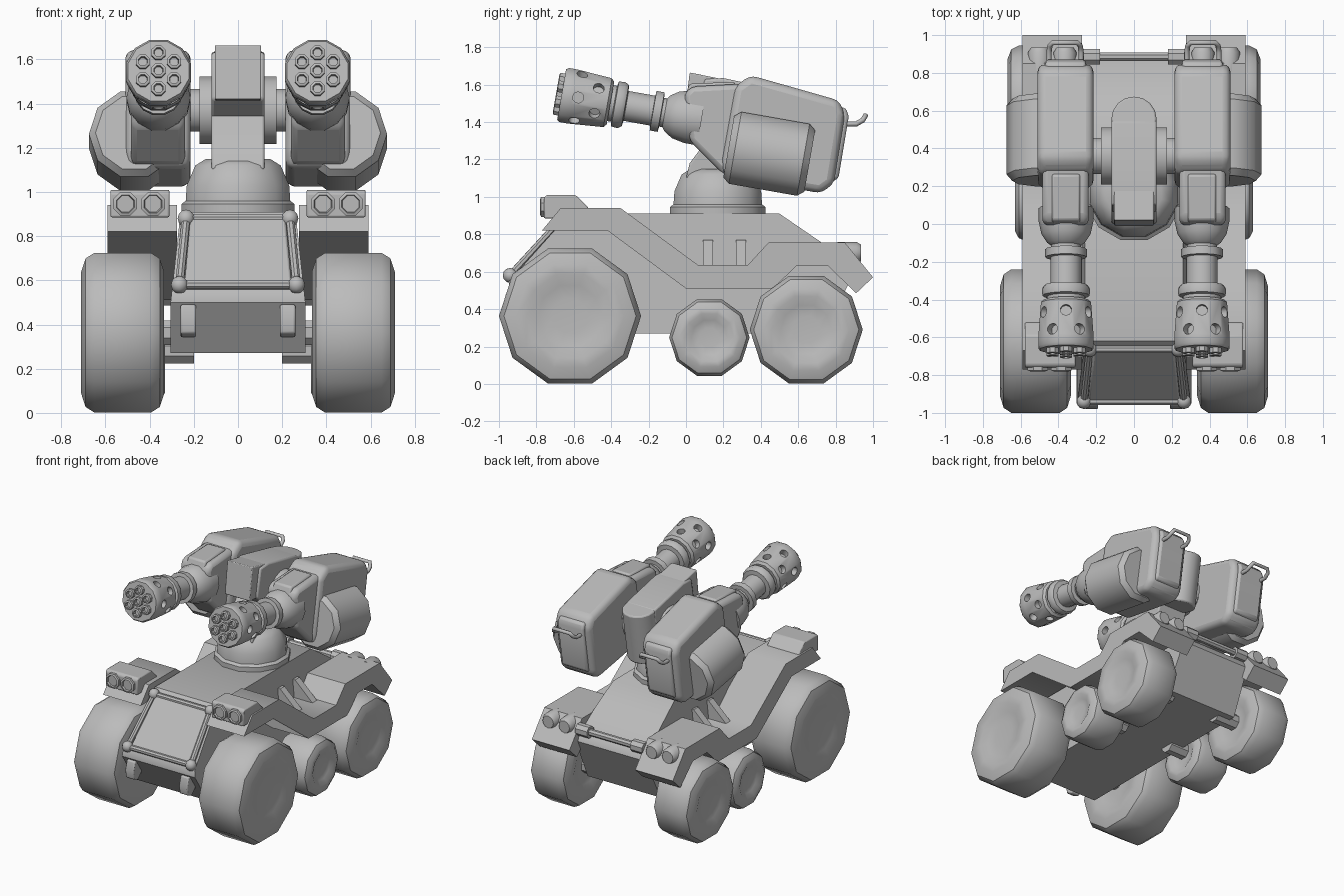
import bpy, bmesh
from math import pi, sin, cos, radians
from mathutils import Matrix, Vector

cube = bpy.data.objects.get("Cube")
if cube:
    bpy.data.objects.remove(cube)

grey = bpy.data.materials.new("plain_grey")
grey.use_nodes = True
COLOR = (0.5, 0.5, 0.5, 1)
grey.diffuse_color = COLOR
next(n for n in grey.node_tree.nodes if n.type == 'BSDF_PRINCIPLED').inputs["Base Color"].default_value = COLOR
parts = []


def finish(name, bm, bevel=0, segs=2):
    bmesh.ops.remove_doubles(bm, verts=bm.verts, dist=1e-5)
    bmesh.ops.recalc_face_normals(bm, faces=bm.faces)
    me = bpy.data.meshes.new(name)
    bm.to_mesh(me)
    bm.free()
    me.materials.append(grey)
    ob = bpy.data.objects.new(name, me)
    bpy.context.collection.objects.link(ob)
    if bevel:
        mod = ob.modifiers.new("bevel", 'BEVEL')
        mod.width, mod.segments, mod.limit_method = bevel, segs, 'ANGLE'
    parts.append(ob)
    return ob


def prism(name, pts, x0, x1, bevel=0, taper=None, segs=2):
    """Extrude a (y, z) outline from x0 to x1; taper(z) scales x."""
    bm = bmesh.new()
    rows = []
    for x in (x0, x1):
        rows.append([bm.verts.new((x * (taper(z) if taper else 1), y, z)) for y, z in pts])
        bm.faces.new(rows[-1])
    for i in range(len(pts)):
        j = (i + 1) % len(pts)
        bm.faces.new((rows[0][i], rows[0][j], rows[1][j], rows[1][i]))
    return finish(name, bm, bevel, segs)


def lathe_into(bm, prof, n, m, phase=0):
    """Spin a (radius, height) profile round local z, placed by matrix m."""
    rings = [[bm.verts.new(m @ Vector((r * cos(phase + 2 * pi * k / n), r * sin(phase + 2 * pi * k / n), h)))
              for k in range(n)] for r, h in prof]
    for a, b in zip(rings, rings[1:]):
        for k in range(n):
            j = (k + 1) % n
            bm.faces.new((a[k], a[j], b[j], b[k]))


def lathe(name, prof, n, m, phase=0, bevel=0):
    bm = bmesh.new()
    lathe_into(bm, [(0, prof[0][1])] + prof + [(0, prof[-1][1])], n, m, phase)
    return finish(name, bm, bevel)


def rod(name, a, b, r, n=8):
    a, b = Vector(a), Vector(b)
    m = Matrix.Translation(a) @ (b - a).to_track_quat('Z', 'Y').to_matrix().to_4x4()
    return lathe(name, [(r, 0), (r, (b - a).length)], n, m, pi / n)


def ball(name, c, r):
    bm = bmesh.new()
    bmesh.ops.create_uvsphere(bm, u_segments=10, v_segments=6, radius=r, matrix=Matrix.Translation(c))
    return finish(name, bm)


def tube(name, pts, r):
    cu = bpy.data.curves.new(name, 'CURVE')
    cu.dimensions, cu.bevel_depth, cu.bevel_resolution = '3D', r, 2
    sp = cu.splines.new('POLY')
    sp.points.add(len(pts) - 1)
    for p, co in zip(sp.points, pts):
        p.co = (*co, 1)
    cu.materials.append(grey)
    ob = bpy.data.objects.new(name, cu)
    bpy.context.collection.objects.link(ob)


def wheel(name, x, y, z, r, hw):
    half = [(0.25 * r, hw - 0.025), (0.45 * r, hw - 0.02), (0.62 * r, hw), (0.76 * r, hw),
            (0.93 * r, hw - 0.02), (r, hw - 0.06)]
    prof = half + [(a, -h) for a, h in reversed(half)]
    lathe(name, prof, 10, Matrix.Translation((x, y, z)) @ Matrix.Rotation(pi / 2, 4, 'Y'), pi / 2)


# hull
narrow = lambda z: 1 - max(0, z - 0.5) * 0.36
prism("hull", [(-0.95, 0.5), (-0.945, 0.55), (-0.65, 0.88), (-0.62, 0.91), (0.5, 0.91), (0.88, 0.65),
               (0.9, 0.6), (0.74, 0.27), (-0.8, 0.27)], -0.305, 0.305, 0, narrow)
prism("front_panel", [(-0.955, 0.57), (-0.67, 0.89), (-0.64, 0.87), (-0.92, 0.55)], -0.25, 0.25, 0.01, narrow)
corners = [(-0.265, -0.94, 0.58), (0.265, -0.94, 0.58), (0.235, -0.665, 0.88), (-0.235, -0.665, 0.88)]
for i, c in enumerate(corners):
    ball("panel_knob", c, 0.04)
    rod("panel_rail", c, corners[(i + 1) % 4], 0.02)
rod("rear_bar", (-0.2, 0.885, 0.69), (0.2, 0.885, 0.69), 0.025)

# turret base, neck and head
lathe("turret_base", [(0.265, 0.9), (0.265, 0.945), (0.245, 0.96), (0.24, 1.03), (0.2, 1.12), (0.15, 1.15)],
      12, Matrix.Translation((0, 0.17, 0)), pi / 12)
prism("turret_neck", [(0, 1.1), (0.02, 1.18), (0.08, 1.26), (0.2, 1.4), (0.5, 1.36), (0.4, 1.1)], -0.12, 0.12, 0.01)
rod("pivot_drum", (-0.175, 0.36, 1.37), (0.175, 0.36, 1.37), 0.155, 16)
rod("pivot_axle", (-0.3, 0.36, 1.37), (0.3, 0.36, 1.37), 0.1, 12)
prism("head_block", [(0.06, 1.42), (0.1, 1.63), (0.2, 1.635), (0.55, 1.56), (0.5, 1.18), (0.3, 1.22)], -0.12, 0.12, 0.012)
lathe("head_back", [(0.12, -0.2), (0.12, 0.19)], 16,
      Matrix.Translation((0, 0.525, 1.37)) @ Matrix.Rotation(radians(-10), 4, 'X'), 0, 0.01)
prism("head_front", [(-0.01, 1.42), (0.02, 1.665), (0.29, 1.61), (0.24, 1.4)], -0.105, 0.105, 0.006)

FENDER = [(-0.77, 0.82), (-0.67, 0.94), (-0.35, 0.94), (0.065, 0.635), (0.33, 0.635), (0.44, 0.755), (0.85, 0.755),
          (1, 0.57), (0.91, 0.485), (0.76, 0.63), (0.59, 0.63), (0.465, 0.51), (0, 0.51), (-0.42, 0.82)]
FRONT = Matrix.Rotation(pi / 2, 4, 'X')
TILT = radians(10)

for s, side in ((1, "left"), (-1, "right")):
    # wheels
    wheel(side + "_front_wheel", s * 0.522, -0.62, 0.363, 0.38, 0.188)
    wheel(side + "_middle_wheel", s * 0.48, 0.125, 0.248, 0.215, 0.15)
    wheel(side + "_rear_wheel", s * 0.515, 0.643, 0.29, 0.302, 0.155)
    for y, z in ((-0.62, 0.363), (0.125, 0.28), (0.643, 0.3)):
        rod(side + "_axle", (s * 0.2, y, z), (s * 0.4, y, z), 0.06)

    # fenders with lamps and fins
    prism(side + "_fender", FENDER, s * 0.275, s * 0.59)
    prism(side + "_lamp_box", [(-0.76, 0.885), (-0.76, 0.995), (-0.745, 1.01), (-0.59, 1.01), (-0.52, 0.94),
                               (-0.52, 0.885)], s * 0.31, s * 0.578, 0.008)
    for x in (0.385, 0.51):
        lathe(side + "_headlight", [(0.058, 0), (0.058, 0.03), (0.044, 0.035), (0.04, 0.022)], 8,
              Matrix.Translation((s * x, -0.745, 0.946)) @ FRONT, pi / 8)
    for x in (0.365, 0.5):
        lathe(side + "_tail_light", [(0.06, 0), (0.06, 0.1), (0.045, 0.125)], 12,
              Matrix.Translation((s * x, 0.81, 0.7)) @ FRONT.inverted())
    for y in (0.117, 0.295):
        bm = bmesh.new()
        a, b = [[bm.verts.new((s * x, y + d, z)) for x, z in ((0.25, 0.63), (0.25, 0.77), (0.29, 0.77), (0.44, 0.63))]
                for d in (-0.027, 0.027)]
        bm.faces.new(a)
        bm.faces.new(b)
        for i in range(4):
            bm.faces.new((a[i], a[i - 1], b[i - 1], b[i]))
        finish(side + "_fin", bm)
    prism(side + "_tow_hook", [(-0.92, 0.34), (-0.97, 0.36), (-0.98, 0.42), (-0.96, 0.49), (-0.85, 0.49), (-0.86, 0.4)],
          s * 0.19, s * 0.26, 0.008)
    rod(side + "_bar_mount", (s * 0.18, 0.885, 0.69), (s * 0.28, 0.885, 0.69), 0.045)

    # gun barrel, measured back along its axis from the muzzle
    gun = Matrix.Translation((s * 0.36, -0.665, 1.547)) @ Matrix.Rotation(-pi / 2 - TILT, 4, 'X')
    drum = lathe(side + "_muzzle_drum", [(0.142, 0), (0.152, 0.015), (0.152, 0.06), (0.137, 0.25), (0.12, 0.265)],
                 12, gun, pi / 12)
    bm = bmesh.new()
    for row, h in enumerate((0.09, 0.19)):
        for k in range(6):
            m = gun @ Matrix.Translation((0, 0, h)) @ Matrix.Rotation((k + row / 2) * pi / 3, 4, 'Z') \
                @ Matrix.Rotation(pi / 2, 4, 'Y')
            lathe_into(bm, [(0, 0.1), (0.03, 0.1), (0.03, 0.2), (0, 0.2)], 10, m)
    cutter = finish("hole_cutter", bm)
    parts.remove(cutter)
    cutter.hide_render = True
    mod = drum.modifiers.new("holes", 'BOOLEAN')
    mod.operation, mod.object, mod.solver = 'DIFFERENCE', cutter, 'EXACT'
    bpy.context.view_layer.objects.active = drum
    bpy.ops.object.modifier_apply(modifier="holes")
    bpy.data.objects.remove(cutter)
    for k in range(7):
        r = 0.082 if k else 0
        off = Matrix.Translation((r * sin(k * pi / 3), r * cos(k * pi / 3), -0.03))
        lathe(side + "_barrel_tip", [(0.02, 0.025), (0.022, 0), (0.034, 0.004), (0.034, 0.05)], 8, gun @ off, pi / 8)
    lathe(side + "_barrel", [(0.1, 0.25), (0.1, 0.285), (0.125, 0.29), (0.128, 0.325), (0.115, 0.345), (0.083, 0.35),
                             (0.083, 0.495), (0.11, 0.497), (0.11, 0.54), (0.08, 0.543), (0.08, 0.56), (0.1, 0.575),
                             (0.13, 0.62), (0.145, 0.69), (0.145, 0.76)], 14, gun)

    # gun body and rear pod
    prism(side + "_gun_body", [(-0.01, 1.55), (0.03, 1.59), (0.4, 1.61), (0.4, 1.12), (0.2, 1.12), (0.02, 1.3)],
          s * 0.24, s * 0.485, 0.045)
    prism(side + "_gun_ridge", [(-0.01, 1.53), (0.02, 1.605), (0.26, 1.615), (0.3, 1.5)], s * 0.285, s * 0.435, 0.012)
    prism(side + "_pod", [(0.26, 1.59), (0.345, 1.65), (0.82, 1.515), (0.85, 1.44), (0.79, 1.07), (0.72, 1.02),
                          (0.2, 1.11), (0.19, 1.2)], s * 0.215, s * 0.51, 0.055, None, 3)
    prism(side + "_pod_cap", [(0.82, 1.48), (0.855, 1.475), (0.87, 1.43), (0.815, 1.1), (0.78, 1.08), (0.74, 1.12)],
          s * 0.255, s * 0.47, 0.015)
    tube(side + "_handle", [(s * x, y, z) for x, y, z in (
        (0.28, 0.85, 1.39), (0.28, 0.91, 1.39), (0.285, 0.945, 1.41), (0.3, 0.96, 1.435), (0.43, 0.96, 1.435),
        (0.445, 0.945, 1.41), (0.45, 0.91, 1.39), (0.45, 0.85, 1.39))], 0.014)

    # ammunition drum on the outer side
    lathe(side + "_ammo_drum", [(0.175, -0.22), (0.205, -0.185), (0.205, 0.185), (0.175, 0.22)], 10,
          Matrix.Translation((s * 0.47, 0.445, 1.23)) @ Matrix.Rotation(-pi / 2 - TILT, 4, 'X'))

bpy.ops.object.select_all(action='DESELECT')
for ob in parts:
    ob.select_set(True)
bpy.context.view_layer.objects.active = parts[0]
bpy.ops.object.shade_smooth_by_angle(angle=radians(38))
